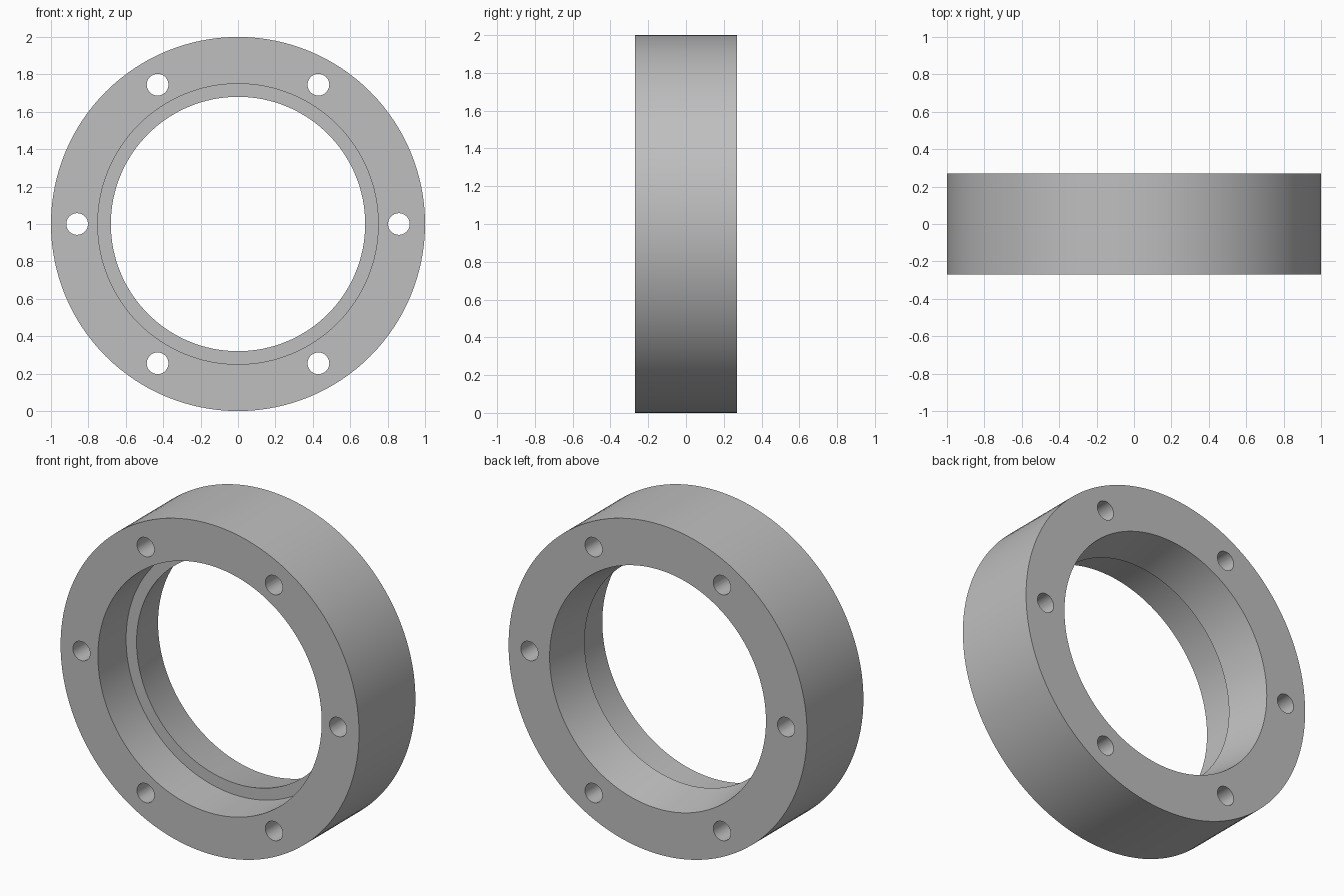
import bpy, bmesh, math
from mathutils import Matrix, Vector

cube = bpy.data.objects.get("Cube")
if cube:
    bpy.data.objects.remove(cube, do_unlink=True)

HALF = 0.27          # half the ring's depth
CENTRE = Vector((0, 0, 1))
SEGMENTS = 128

grey = bpy.data.materials.new("grey metal")
grey.use_nodes = True
colour = (0.52, 0.52, 0.52, 1)
grey.diffuse_color = colour
grey.node_tree.nodes["Principled BSDF"].inputs["Base Color"].default_value = colour


def make_object(name, bm):
    bmesh.ops.recalc_face_normals(bm, faces=bm.faces)
    mesh = bpy.data.meshes.new(name)
    bm.to_mesh(mesh)
    bm.free()
    mesh.materials.append(grey)
    obj = bpy.data.objects.new(name, mesh)
    bpy.context.collection.objects.link(obj)
    return obj


# Ring: (radius, depth) section with a front counterbore and a flared rear bore
section = [(1, -HALF), (1, HALF), (0.725, HALF), (0.68, 0), (0.75, 0), (0.75, -HALF)]
bm = bmesh.new()
verts = [bm.verts.new(CENTRE + Vector((r, y, 0))) for r, y in section]
edges = [bm.edges.new((v, verts[i - 1])) for i, v in enumerate(verts)]
bmesh.ops.spin(bm, geom=verts + edges, cent=CENTRE, axis=(0, 1, 0),
               angle=math.tau, steps=SEGMENTS, use_merge=True)
bmesh.ops.remove_doubles(bm, verts=bm.verts, dist=1e-5)
ring = make_object("flange_ring", bm)

# Six bolt holes on one circle
bm = bmesh.new()
for i in range(6):
    a = i * math.tau / 6
    place = Matrix.Translation(CENTRE + 0.86 * Vector((math.cos(a), 0, math.sin(a))))
    bmesh.ops.create_cone(bm, cap_ends=True, segments=32, radius1=0.058, radius2=0.058,
                          depth=4 * HALF, matrix=place @ Matrix.Rotation(math.pi / 2, 4, "X"))
cutter = make_object("bolt_hole_cutter", bm)
cutter.hide_render = True

cut = ring.modifiers.new("bolt holes", "BOOLEAN")
cut.operation = "DIFFERENCE"
cut.solver = "EXACT"
cut.object = cutter

# Apply the cut, drop the cutter and smooth the round walls
bpy.ops.object.select_all(action="DESELECT")
ring.select_set(True)
bpy.context.view_layer.objects.active = ring
bpy.ops.object.modifier_apply(modifier=cut.name)
bpy.data.objects.remove(cutter, do_unlink=True)
bpy.ops.object.shade_smooth_by_angle(angle=math.radians(30))
